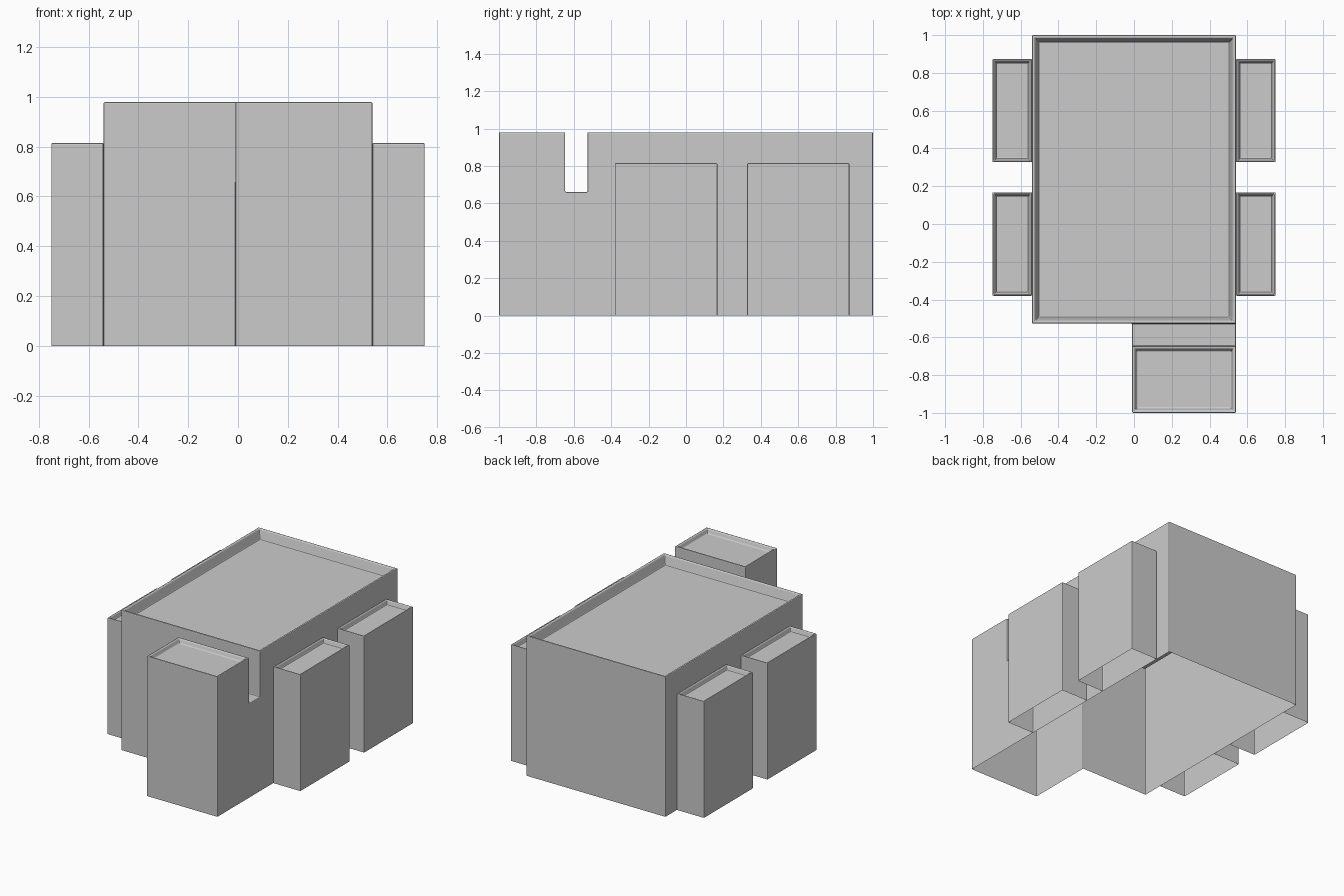
import bpy, bmesh
from mathutils import Vector

if "Cube" in bpy.data.objects:
    bpy.data.objects.remove(bpy.data.objects["Cube"])


def block_shell(name, xs, ys, zs, filled, recesses):
    """Shell around filled grid cells, open underneath, with recessed tops.
    recesses: function(face centre) -> (lip, slope, depth) or None."""
    bm = bmesh.new()
    axes = (xs, ys, zs)
    for cell in filled:
        for axis in range(3):
            for side in (0, 1):
                neighbour = list(cell)
                neighbour[axis] += 2 * side - 1
                if tuple(neighbour) in filled or (axis == 2 and neighbour[2] < 0):
                    continue
                u, v = (axis + 1) % 3, (axis + 2) % 3
                quad = []
                for du, dv in ((0, 0), (1, 0), (1, 1), (0, 1)):
                    p = Vector()
                    p[axis] = axes[axis][cell[axis] + side]
                    p[u] = axes[u][cell[u] + du]
                    p[v] = axes[v][cell[v] + dv]
                    quad.append(bm.verts.new(p))
                bm.faces.new(quad if side else quad[::-1])
    bmesh.ops.remove_doubles(bm, verts=bm.verts, dist=0.0001)
    bmesh.ops.dissolve_limit(bm, angle_limit=0.01, verts=bm.verts, edges=bm.edges)
    bm.normal_update()

    # sunken tops with a thin raised lip
    tops = [f for f in bm.faces if f.normal.z > 0.9 and f.calc_center_median().z > zs[-1] - 0.001]
    for f in tops:
        lip, slope, depth = recesses(f.calc_center_median())
        bmesh.ops.inset_individual(bm, faces=[f], thickness=lip)
        bmesh.ops.inset_individual(bm, faces=[f], thickness=slope, depth=0)
        for v in f.verts:
            v.co.z -= depth

    mesh = bpy.data.meshes.new(name)
    bm.to_mesh(mesh)
    bm.free()
    obj = bpy.data.objects.new(name, mesh)
    bpy.context.collection.objects.link(obj)
    bevel = obj.modifiers.new("edge_softening", 'BEVEL')
    bevel.width = 0.006
    bevel.segments = 2
    bevel.limit_method = 'ANGLE'
    return obj


# main body with the front tower, joined by a low neck
cells = {(i, 2, k) for i in (0, 1) for k in (0, 1)}
cells |= {(1, 0, 0), (1, 0, 1), (1, 1, 0)}
block_shell("main_body", (-0.54, -0.01, 0.54), (-1.0, -0.646, -0.527, 1.0),
            (0.0, 0.66, 0.98), cells,
            lambda c: (0.022, 0.027, 0.065) if c.y > -0.5 else (0.02, 0.016, 0.03))

# four side blocks
for side, label in ((-1, "left"), (1, "right")):
    for y0, y1, place in ((-0.38, 0.168, "front"), (0.327, 0.873, "back")):
        block_shell(f"side_block_{label}_{place}", sorted((side * 0.54, side * 0.75)),
                    (y0, y1), (0.0, 0.815), {(0, 0, 0)},
                    lambda c: (0.016, 0.012, 0.03))
